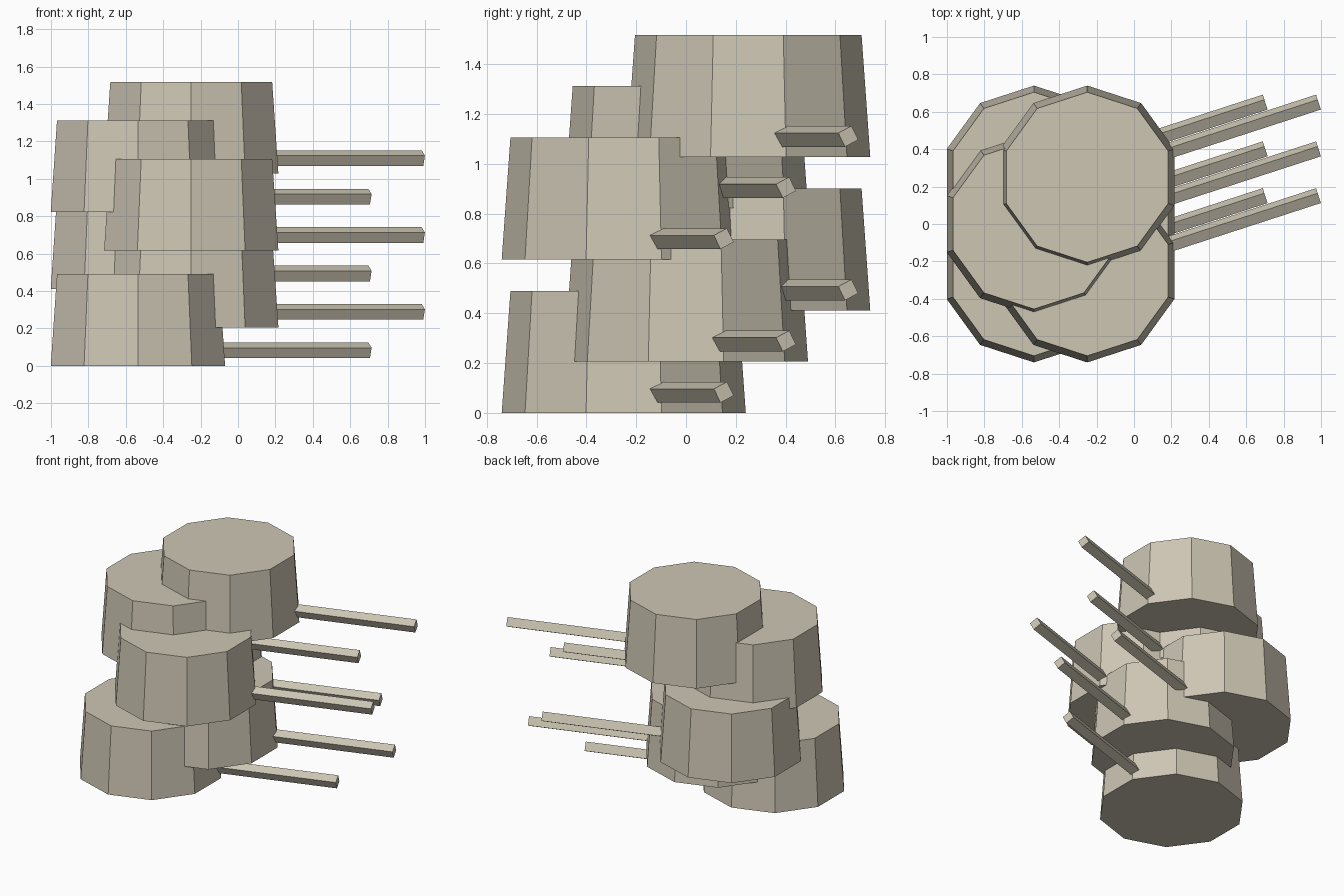
import bpy
import bmesh
from math import cos, sin, radians, tau
from mathutils import Matrix, Vector

if "Cube" in bpy.data.objects:
    bpy.data.objects.remove(bpy.data.objects["Cube"], do_unlink=True)

# Single clay colour
clay = bpy.data.materials.new("pale_clay")
clay.use_nodes = True
colour = (0.61, 0.565, 0.455, 1.0)
clay.diffuse_color = colour
clay.node_tree.nodes["Principled BSDF"].inputs["Base Color"].default_value = colour


def prism(name, sides, start_angle, r_start, r_end, z_start, z_end, matrix):
    """Closed, flat-shaded tapered prism along local z."""
    bm = bmesh.new()
    rings = []
    for r, z in ((r_start, z_start), (r_end, z_end)):
        angles = [start_angle + tau * i / sides for i in range(sides)]
        rings.append([bm.verts.new((r * cos(a), r * sin(a), z)) for a in angles])
    low, high = rings
    bm.faces.new(reversed(low))
    bm.faces.new(high)
    for i in range(sides):
        j = (i + 1) % sides
        bm.faces.new((low[i], low[j], high[j], high[i]))
    bm.transform(matrix)
    bmesh.ops.recalc_face_normals(bm, faces=bm.faces)
    mesh = bpy.data.meshes.new(name)
    bm.to_mesh(mesh)
    bm.free()
    mesh.materials.append(clay)
    obj = bpy.data.objects.new(name, mesh)
    bpy.context.collection.objects.link(obj)
    return obj


# Local frame of a handle: x sideways, y up, z outwards through a pot corner
corner = radians(18)
outward = Vector((cos(corner), sin(corner), 0))
sideways = Vector((-sin(corner), cos(corner), 0))
up = Vector((0, 0, 1))
handle_frame = Matrix((sideways, up, outward)).transposed().to_4x4()

# Six overlapping pots rising in a staggered stack, each with a square handle
for i in range(6):
    x = (-0.535, -0.25)[i % 2]
    y = (-0.25, 0.0, 0.25)[i % 3]
    place = Matrix.Translation((x, y, i * 0.2055))
    prism(f"pot_{i + 1}", 10, radians(90), 0.49, 0.455, 0.0, 0.49, place)
    prism(f"handle_{i + 1}", 4, radians(72), 0.044, 0.044, 0.3, 1.3,
          place @ Matrix.Translation((0, 0, 0.083)) @ handle_frame)
